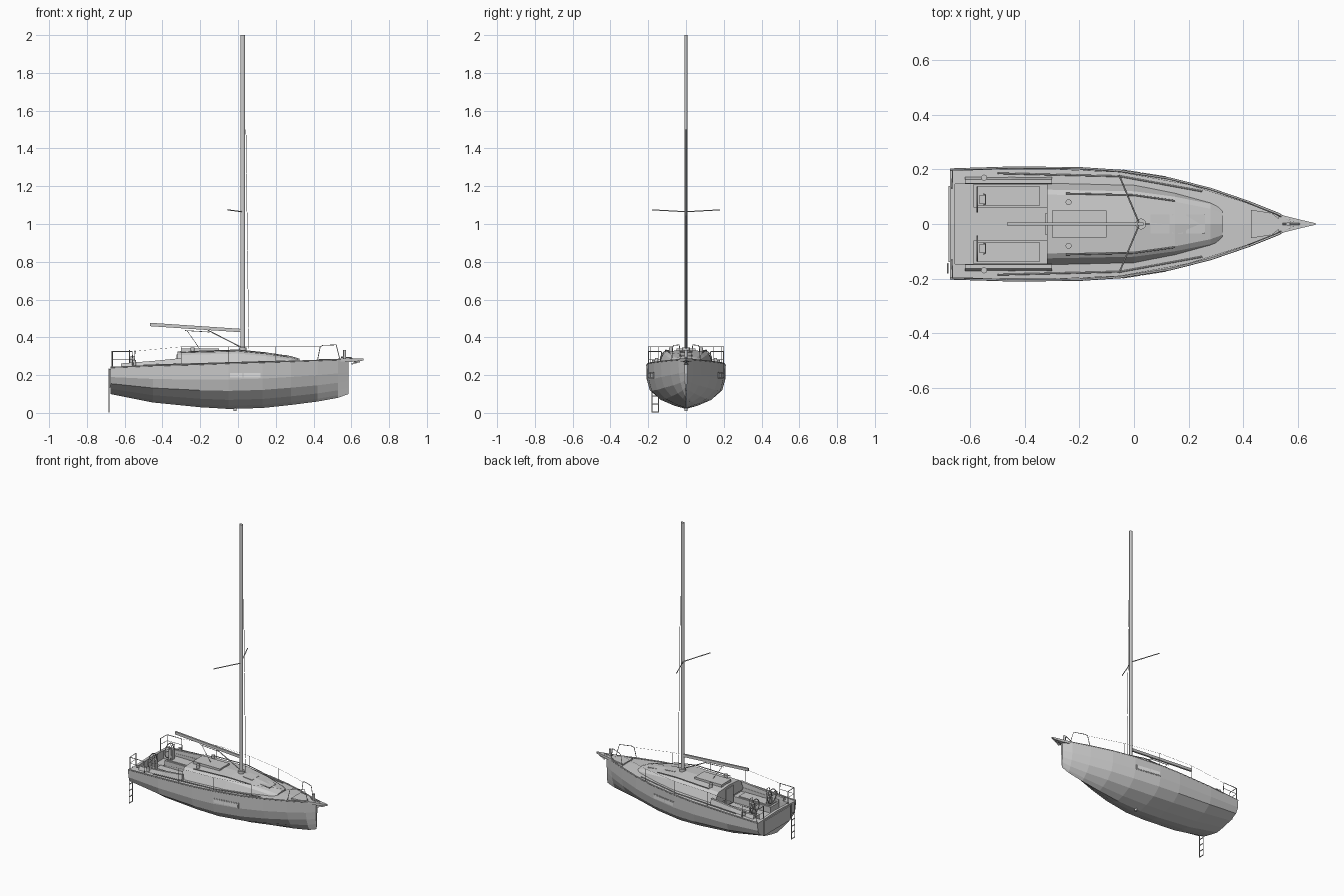
import bpy
import bmesh
import math
from mathutils import Vector

cube = bpy.data.objects.get("Cube")
if cube:
    bpy.data.objects.remove(cube, do_unlink=True)


def material(name, rgb):
    m = bpy.data.materials.new(name)
    m.use_nodes = True
    m.diffuse_color = (*rgb, 1)
    m.node_tree.nodes["Principled BSDF"].inputs["Base Color"].default_value = (*rgb, 1)
    return m


GREY = material("light_grey", (0.6, 0.6, 0.6))
WHITE = material("pane_white", (0.95, 0.95, 0.95))


def finish(name, bm, mat=GREY):
    bmesh.ops.recalc_face_normals(bm, faces=bm.faces)
    me = bpy.data.meshes.new(name)
    bm.to_mesh(me)
    bm.free()
    me.materials.append(mat)
    ob = bpy.data.objects.new(name, me)
    bpy.context.collection.objects.link(ob)
    return ob


def loft(name, rings, mat=GREY):
    """Skin closed rings of points and cap both ends."""
    bm = bmesh.new()
    rows = [[bm.verts.new(p) for p in r] for r in rings]
    n = len(rows[0])
    for a, b in zip(rows, rows[1:]):
        for i in range(n):
            j = (i + 1) % n
            bm.faces.new((a[i], a[j], b[j], b[i]))
    bm.faces.new(rows[0])
    bm.faces.new(rows[-1])
    return finish(name, bm, mat)


def box(name, x, y, z, mat=GREY):
    """Box from (min, max) ranges."""
    return loft(name, [[(px, y[0], z[0]), (px, y[1], z[0]), (px, y[1], z[1]), (px, y[0], z[1])]
                       for px in x], mat)


def tube(name, points, radius, closed=False):
    cu = bpy.data.curves.new(name, 'CURVE')
    cu.dimensions = '3D'
    cu.bevel_depth = radius
    cu.bevel_resolution = 1
    cu.use_fill_caps = True
    sp = cu.splines.new('POLY')
    sp.points.add(len(points) - 1)
    for sp_pt, p in zip(sp.points, points):
        sp_pt.co = (*p, 1)
    sp.use_cyclic_u = closed
    cu.materials.append(GREY)
    ob = bpy.data.objects.new(name, cu)
    bpy.context.collection.objects.link(ob)
    bpy.ops.object.select_all(action='DESELECT')
    ob.select_set(True)
    bpy.context.view_layer.objects.active = ob
    bpy.ops.object.convert(target='MESH')
    return ob


def cylinder(name, loc, radius, depth, squash=1.0):
    bm = bmesh.new()
    bmesh.ops.create_cone(bm, cap_ends=True, segments=16, radius1=radius, radius2=radius, depth=depth)
    for v in bm.verts:
        v.co.y *= squash
        v.co += Vector(loc)
    ob = finish(name, bm)
    ob.select_set(True)
    bpy.context.view_layer.objects.active = ob
    bpy.ops.object.shade_smooth_by_angle(angle=math.radians(40))
    return ob


# Hull stations: x, half beam, keel height, sheer height, fullness
STATIONS = [
    (-0.675, 0.203, 0.10, 0.238, 4.5), (-0.45, 0.21, 0.055, 0.247, 5),
    (-0.2, 0.208, 0.03, 0.254, 5), (-0.05, 0.198, 0.021, 0.26, 5),
    (0.13, 0.170, 0.026, 0.265, 4.5), (0.28, 0.132, 0.042, 0.27, 4),
    (0.42, 0.084, 0.06, 0.275, 3.2), (0.53, 0.04, 0.08, 0.279, 2.5),
    (0.585, 0.008, 0.10, 0.282, 2)]
LEVELS = [1, 0.65, 0.4, 0.2, 0.07]


def section(half, keel, sheer, p):
    return [(half * (1 - (1 - t) ** p), keel + t * (sheer - keel)) for t in LEVELS]


def station_at(x):
    for a, b in zip(STATIONS, STATIONS[1:]):
        if x <= b[0]:
            f = (x - a[0]) / (b[0] - a[0])
            return [u + f * (v - u) for u, v in zip(a, b)]
    return STATIONS[-1]


def hull_y(x, z):
    pts = section(*station_at(x)[1:])
    for (y1, z1), (y0, z0) in zip(pts, pts[1:]):
        if z >= z0:
            return y0 + (y1 - y0) * (z - z0) / (z1 - z0)
    return 0


rings = []
for x, *rest in STATIONS:
    s = section(*rest)
    rings.append([(x, y, z) for y, z in s] + [(x, 0, rest[1])]
                 + [(x, -y, z) for y, z in reversed(s)]
                 + [(x, 0, rest[2] + 0.04 * rest[0])])
hull = loft("hull", rings)

# Cockpit recesses: bench level, foot well and helm sole
for x, y, z in [((-0.59, -0.31), 0.145, 0.225), ((-0.62, -0.312), 0.06, 0.185),
                ((-0.657, -0.588), 0.147, 0.187)]:
    cutter = box("cockpit_cutter", x, (-y, y), (z, 0.4))
    cutter.hide_render = True
    mod = hull.modifiers.new("cockpit", 'BOOLEAN')
    mod.operation = 'DIFFERENCE'
    mod.object = cutter
    bpy.context.view_layer.objects.active = hull
    bpy.ops.object.modifier_apply(modifier=mod.name)
    bpy.data.objects.remove(cutter, do_unlink=True)

# Cabin: x, base half width, top half width, base height, top height
cabin = [(-0.32, 0.155, 0.118, 0.24, 0.318), (0.0, 0.148, 0.112, 0.25, 0.326),
         (0.15, 0.118, 0.092, 0.255, 0.312), (0.28, 0.082, 0.066, 0.26, 0.293),
         (0.325, 0.062, 0.05, 0.265, 0.279)]
loft("cabin", [[(x, b, lo), (x, t + 0.008, hi - 0.012), (x, t - 0.01, hi), (x, 0, hi + 0.008),
                (x, 0.01 - t, hi), (x, -t - 0.008, hi - 0.012), (x, -b, lo)]
               for x, b, t, lo, hi in cabin])
box("companionway_door", (-0.325, -0.318), (-0.04, 0.04), (0.2, 0.31))
box("companionway_hatch", (-0.3, -0.1), (-0.05, 0.05), (0.32, 0.34))

# Deck hatches and foredeck locker
for x0, x1, w, z in [(0.06, 0.13, 0.035, 0.328), (0.14, 0.18, 0.035, 0.318), (0.19, 0.26, 0.035, 0.311)]:
    loft("deck_hatch", [[(x, -w, z - 0.02 - d), (x, w, z - 0.02 - d), (x, w, z - d), (x, -w, z - d)]
                        for x, d in ((x0, 0), (x1, 0.006))])
loft("foredeck_locker", [[(x, -w, 0.27), (x, w, 0.27), (x, w, 0.286), (x, -w, 0.286)]
                         for x, w in ((0.43, 0.052), (0.505, 0.04), (0.53, 0.02))])

# Bowsprit and anchor
loft("bowsprit", [[(x, -w, z), (x, w, z), (x, w, 0.287), (x, -w, 0.287)]
                  for x, w, z in ((0.53, 0.036, 0.272), (0.6, 0.018, 0.27), (0.665, 0.003, 0.277))])
tube("anchor_shank", [(0.545, 0, 0.295), (0.6, 0, 0.292), (0.625, 0, 0.265)], 0.004)
loft("anchor_fluke", [[(x, -w, z), (x, w, z), (x, 0, z + 0.008)]
                      for x, w, z in ((0.6, 0.014, 0.255), (0.645, 0.002, 0.268))])
cylinder("furling_drum", (0.565, 0, 0.31), 0.008, 0.045)
cylinder("hull_fitting", (-0.015, 0, 0.018), 0.008, 0.018)

# Paired parts on both sides
for s, side in ((1, "left"), (-1, "right")):
    def name(part):
        return side + "_" + part

    def rail_point(x, z, inset=0.008):
        return (x, s * (station_at(x)[1] - inset), z)

    tube(name("toe_rail"), [(x, s * max(h - 0.003, 0.004), z + 0.003) for x, h, k, z, p in STATIONS], 0.004)
    loft(name("coaming"), [[(x, s * 0.146, 0.23), (x, s * 0.149, z), (x, s * 0.163, z), (x, s * 0.176, 0.235)]
                           for x, z in ((-0.62, 0.262), (-0.45, 0.275), (-0.3, 0.29))])
    box(name("bench_cushion"), (-0.575, -0.345), sorted((s * 0.068, s * 0.138)), (0.22, 0.232))

    # Hull window: frame plate with two panes
    def plate(part, x0, x1, z0, z1, off, mat):
        loft(name(part), [[(x, s * (hull_y(x, z) + d), z) for z, d in
                           ((z0, -0.003), (z0, off), (z1, off), (z1, -0.003))] for x in (x0, x1)], mat)
    plate("window_frame", -0.049, 0.125, 0.182, 0.216, 0.002, GREY)
    plate("window_pane_aft", -0.043, 0.024, 0.187, 0.211, 0.004, WHITE)
    plate("window_pane_fore", 0.029, 0.119, 0.187, 0.211, 0.004, WHITE)

    # Steering wheel and pedestal
    c = Vector((-0.575, s * 0.09, 0.285))
    rim = [c + Vector((0, 0.046 * math.cos(a), 0.046 * math.sin(a)))
           for a in (i * math.pi / 10 for i in range(20))]
    tube(name("wheel_rim"), rim, 0.003, True)
    for i in range(0, 10, 4):
        tube(name("wheel_spoke"), [rim[i], rim[i + 10]], 0.0015)
    box(name("pedestal"), (-0.568, -0.545), sorted((s * 0.075, s * 0.105)), (0.19, 0.30))
    tube(name("pedestal_guard"), [(-0.55, s * 0.07, 0.23), (-0.545, s * 0.072, 0.33),
                                  (-0.545, s * 0.108, 0.33), (-0.55, s * 0.11, 0.23)], 0.002)

    # Winches
    for x, y, z in ((-0.55, 0.17, 0.265), (-0.24, 0.08, 0.333)):
        cylinder(name("winch"), (x, s * y, z), 0.011, 0.028)

    # Stern rail, bow rail, stanchions and lifelines
    tube(name("stern_rail"), [(-0.555, s * 0.2, 0.24), (-0.56, s * 0.2, 0.325), (-0.665, s * 0.198, 0.325),
                              (-0.668, s * 0.13, 0.325), (-0.668, s * 0.13, 0.24)], 0.0025)
    tube(name("stern_rail_post"), [(-0.665, s * 0.198, 0.325), (-0.665, s * 0.198, 0.235)], 0.0025)
    tube(name("stern_rail_middle"), [(-0.557, s * 0.2, 0.285), (-0.665, s * 0.198, 0.285),
                                     (-0.668, s * 0.13, 0.285)], 0.0015)
    tube(name("bow_rail"), [rail_point(0.42, 0.275), rail_point(0.435, 0.35), rail_point(0.45, 0.358),
                            rail_point(0.52, 0.36), rail_point(0.54, 0.28)], 0.0022)
    posts = (-0.3, -0.05, 0.2)
    for x in posts:
        tube(name("stanchion"), [rail_point(x, 0.25), rail_point(x, 0.35)], 0.0015)
    tube(name("lifeline"), [rail_point(x, 0.35) for x in (*posts, 0.435)], 0.0006)
    tube(name("lifeline_aft"), [rail_point(-0.3, 0.35), (-0.56, s * 0.2, 0.325)], 0.0006)

    # Cabin handrail, jib track and spreader
    tube(name("handrail"), [(-0.25, s * 0.112, 0.325), (0.0, s * 0.106, 0.333), (0.15, s * 0.085, 0.318)], 0.003)
    tube(name("deck_track"), [(-0.5, s * 0.186, 0.253), (-0.05, s * 0.175, 0.266), (0.25, s * 0.12, 0.275)], 0.003)
    tube(name("spreader"), [(0.02, 0, 1.065), (-0.055, s * 0.18, 1.075)], 0.003)

# Mast, boom and rigging
cylinder("mast", (0.025, 0, 1.165), 0.0125, 1.67, 0.65)
cylinder("mast_collar", (0.025, 0, 0.338), 0.02, 0.016)
loft("boom", [[(x, -0.006, z - 0.009), (x, 0.006, z - 0.009), (x, 0.006, z + 0.009), (x, -0.006, z + 0.009)]
              for x, z in ((-0.465, 0.468), (0.015, 0.436))])
tube("boom_vang", [(0.012, 0, 0.35), (-0.16, 0, 0.438)], 0.003)
tube("boom_sheet_bar", [(-0.28, 0, 0.436), (-0.15, 0, 0.428)], 0.002)
tube("main_sheet", [(-0.27, 0, 0.436), (-0.2, 0, 0.335)], 0.0015)
tube("halyard", [(0.042, 0, 1.5), (0.057, 0, 0.34)], 0.0015)

# Transom platform panel and boarding ladder
box("transom_panel", (-0.681, -0.672), (-0.14, 0.14), (0.135, 0.232))
for y in (-0.18, -0.145):
    tube("ladder_rail", [(-0.683, y, 0.003), (-0.683, y, 0.235)], 0.0025)
for i in range(5):
    z = 0.005 + i * 0.042
    tube("ladder_step", [(-0.683, -0.18, z), (-0.683, -0.145, z)], 0.003)
